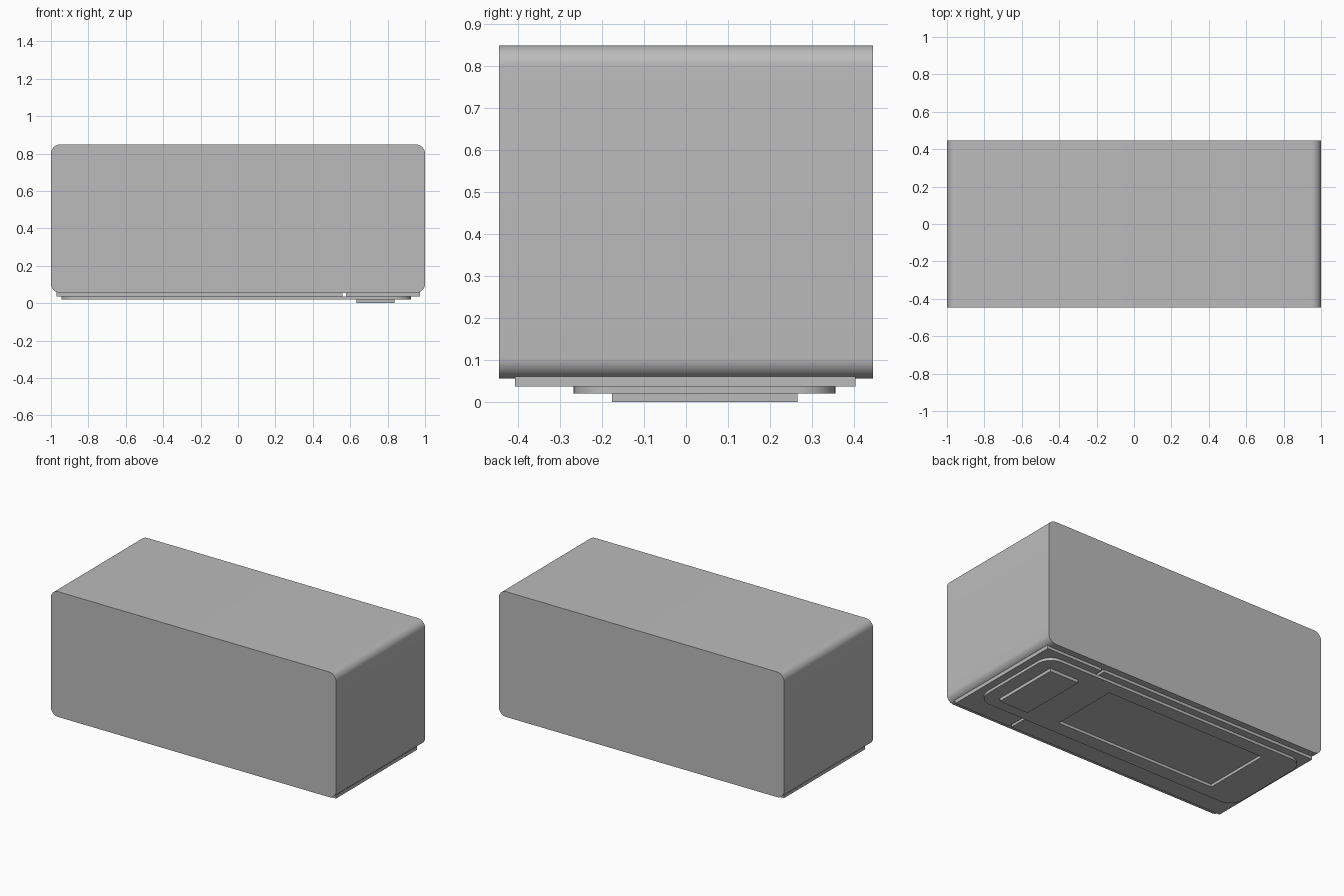
import bpy, bmesh
from mathutils import Vector

if "Cube" in bpy.data.objects:
    bpy.data.objects.remove(bpy.data.objects["Cube"])

# Mid-grey finish shared by every part
grey = bpy.data.materials.new("mid_grey")
grey.diffuse_color = (0.5, 0.5, 0.5, 1)
grey.use_nodes = True
grey.node_tree.nodes["Principled BSDF"].inputs["Base Color"].default_value = grey.diffuse_color


def block(name, lo, hi, radius=0.0, axis=2, segments=10):
    """Box from lo to hi; edges parallel to the given axis are rounded."""
    lo, hi = Vector(lo), Vector(hi)
    bm = bmesh.new()
    bmesh.ops.create_cube(bm, size=1)
    for v in bm.verts:
        v.co = [(lo[i] + hi[i]) / 2 + v.co[i] * (hi[i] - lo[i]) for i in range(3)]
    if radius:
        edges = [e for e in bm.edges
                 if abs((e.verts[0].co - e.verts[1].co).normalized()[axis]) > 0.9]
        bmesh.ops.bevel(bm, geom=edges, offset=radius, segments=segments,
                        profile=0.5, affect='EDGES')
    mesh = bpy.data.meshes.new(name)
    bm.to_mesh(mesh)
    bm.free()
    mesh.materials.append(grey)
    obj = bpy.data.objects.new(name, mesh)
    bpy.context.collection.objects.link(obj)
    return obj


def select_only(obj):
    bpy.ops.object.select_all(action='DESELECT')
    obj.select_set(True)
    bpy.context.view_layer.objects.active = obj


# Main housing, rounded along its four long y edges
body = block("body", (-1, -0.446, 0.055), (1, 0.446, 0.849), 0.05, axis=1)

# Two base panels with a narrow gap between them
for name, x0, x1 in (("base_panel_large", -0.97, 0.56), ("base_panel_small", 0.578, 0.973)):
    block(name, (x0, -0.407, 0.037), (x1, 0.404, 0.06))

# Rounded underside plate with a rectangular window
plate = block("underside_plate", (-0.945, -0.268, 0.0195), (0.925, 0.356, 0.037), 0.09)
cutter = block("window_cutter", (-0.715, -0.176, 0.0), (0.405, 0.266, 0.0369))
cutter.hide_render = True
cut = plate.modifiers.new("window", 'BOOLEAN')
cut.operation = 'DIFFERENCE'
cut.object = cutter
cut.solver = 'EXACT'
select_only(plate)
bpy.ops.object.modifier_apply(modifier=cut.name)
bpy.data.objects.remove(cutter)

# Raised pad on the underside
block("underside_pad", (0.633, -0.176, 0.0), (0.838, 0.266, 0.0195))

# Smooth the rounded parts, keep real corners sharp
for obj in (body, plate):
    select_only(obj)
    bpy.ops.object.shade_smooth_by_angle(angle=0.52)
